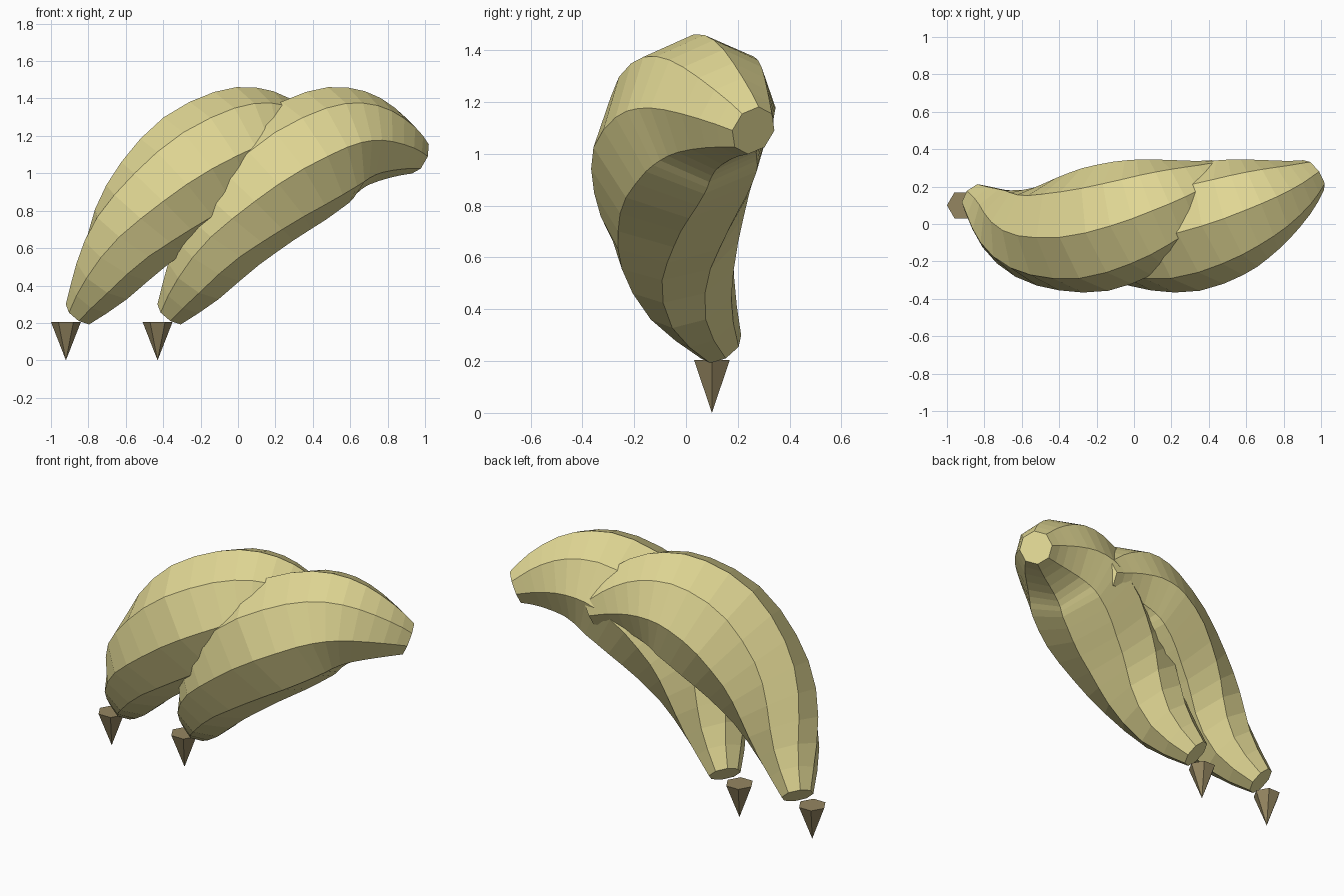
import bpy, bmesh, math
from mathutils import Vector, Matrix

if "Cube" in bpy.data.objects:
    bpy.data.objects.remove(bpy.data.objects["Cube"])

def material(name, rgb):
    m = bpy.data.materials.new(name)
    m.diffuse_color = (*rgb, 1)
    m.use_nodes = True
    m.node_tree.nodes["Principled BSDF"].inputs["Base Color"].default_value = m.diffuse_color
    return m

yellow = material("banana_yellow", (0.76, 0.69, 0.30))
brown = material("tip_brown", (0.30, 0.24, 0.12))

# centre line of one banana: x, y, z, radius
PATH = [(-0.355, 0.135, 0.255, 0.09), (-0.22, 0.025, 0.44, 0.18),
        (-0.08, -0.04, 0.66, 0.25), (0.08, -0.055, 0.85, 0.30),
        (0.28, -0.03, 1.025, 0.335), (0.48, 0.03, 1.14, 0.32),
        (0.61, 0.08, 1.175, 0.285), (0.73, 0.13, 1.17, 0.235),
        (0.86, 0.195, 1.135, 0.165), (0.96, 0.26, 1.09, 0.098)]
SIDES = 8

def catmull(a, b, c, d, t):
    return 0.5 * (2 * b + (c - a) * t + (2 * a - 5 * b + 4 * c - d) * t * t
                  + (3 * b - a - 3 * c + d) * t ** 3)

def sample(points, steps):
    p = [Vector(q) for q in points]
    p = [2 * p[0] - p[1]] + p + [2 * p[-1] - p[-2]]
    out = [catmull(*p[i:i + 4], s / steps)
           for i in range(len(p) - 3) for s in range(steps)]
    return out + [p[-2]]

def add_object(name, bm, mat, loc):
    bmesh.ops.recalc_face_normals(bm, faces=bm.faces)
    me = bpy.data.meshes.new(name)
    bm.to_mesh(me)
    bm.free()
    me.materials.append(mat)
    ob = bpy.data.objects.new(name, me)
    ob.location = loc
    bpy.context.collection.objects.link(ob)

# octagonal section swept along the bent centre line
def banana(name, dx):
    bm = bmesh.new()
    pts = sample(PATH, 2)
    rings = []
    for i, p in enumerate(pts):
        t = (pts[min(i + 1, len(pts) - 1)] - pts[max(i - 1, 0)]).to_3d().normalized()
        side = t.cross(Vector((0, 0, 1))).normalized()
        up = side.cross(t)
        ring = []
        for k in range(SIDES):
            a = 2 * math.pi * k / SIDES
            ring.append(bm.verts.new(p.to_3d() + p[3] * (up * math.cos(a) + side * math.sin(a))))
        rings.append(ring)
    for r, s in zip(rings, rings[1:]):
        for k in range(SIDES):
            n = (k + 1) % SIDES
            bm.faces.new((r[k], r[n], s[n], s[k]))
    bm.faces.new(rings[0])
    bm.faces.new(rings[-1])
    add_object(name, bm, yellow, (dx, 0, 0))

# six-sided pointed tip below the lower end, point down
def tip(name, x):
    bm = bmesh.new()
    bmesh.ops.create_cone(bm, cap_ends=True, segments=6, radius1=0, radius2=0.08,
                          depth=0.205, matrix=Matrix.Rotation(math.radians(90), 4, 'Z'))
    bmesh.ops.remove_doubles(bm, verts=bm.verts, dist=0.0001)
    # keep two corners on the x axis
    if max(v.co.x for v in bm.verts) < 0.079:
        bmesh.ops.rotate(bm, verts=bm.verts, matrix=Matrix.Rotation(math.radians(30), 3, 'Z'))
    add_object(name, bm, brown, (x, 0.10, 0.1025))

for label, dx in (("right", 0.0), ("left", -0.49)):
    banana(label + "_banana", dx)
    tip(label + "_banana_tip", -0.43 + dx)
